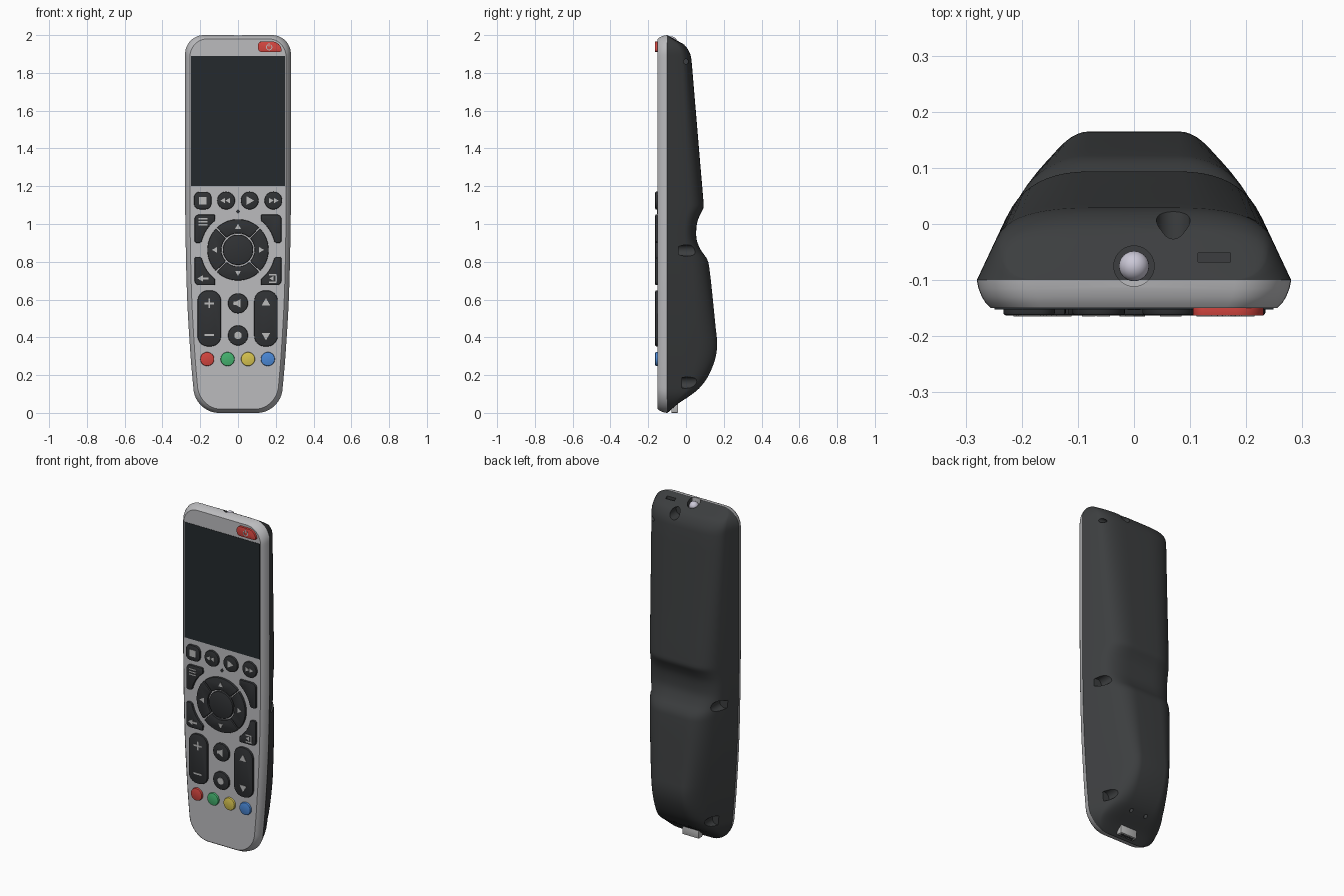
import bpy, bmesh
from math import sin, cos, pi, sqrt, radians
from mathutils import Matrix, Vector

if "Cube" in bpy.data.objects:
    bpy.data.objects.remove(bpy.data.objects["Cube"])


def material(name, r, g, b):
    m = bpy.data.materials.new(name)
    m.diffuse_color = (r, g, b, 1)
    m.use_nodes = True
    m.node_tree.nodes["Principled BSDF"].inputs["Base Color"].default_value = m.diffuse_color
    return m


SHELL = material("shell_dark", .045, .048, .05)
PLATE = material("plate_grey", .5, .5, .515)
RUBBER = material("button_dark", .03, .032, .035)
GLASS = material("screen_dark", .018, .023, .026)
ICON = material("icon_light", .5, .5, .5)
LENS = material("lens", .6, .58, .68)
RED = material("red", .65, .06, .05)
GREEN = material("green", .06, .45, .16)
YELLOW = material("yellow", .68, .55, .08)
BLUE = material("blue", .07, .25, .68)


def finish(name, bm, mat=None, bevel=0, cutter=None):
    bmesh.ops.recalc_face_normals(bm, faces=bm.faces[:])
    me = bpy.data.meshes.new(name)
    bm.to_mesh(me)
    bm.free()
    ob = bpy.data.objects.new(name, me)
    bpy.context.collection.objects.link(ob)
    if mat:
        me.materials.append(mat)
    bpy.ops.object.select_all(action='DESELECT')
    bpy.context.view_layer.objects.active = ob
    ob.select_set(True)
    if bevel:
        b = ob.modifiers.new("bevel", 'BEVEL')
        b.width, b.segments, b.limit_method, b.angle_limit = bevel, 2, 'ANGLE', radians(50)
        bpy.ops.object.modifier_apply(modifier="bevel")
    if cutter:
        b = ob.modifiers.new("holes", 'BOOLEAN')
        b.operation, b.solver, b.object = 'DIFFERENCE', 'EXACT', cutter
        bpy.ops.object.modifier_apply(modifier="holes")
    bpy.ops.object.shade_smooth_by_angle(angle=radians(32))
    return ob


def loft(bm, rings):
    vr = [[bm.verts.new(p) for p in r] for r in rings]
    n = len(vr[0])
    for a, b in zip(vr, vr[1:]):
        for i in range(n):
            bm.faces.new((a[i], a[(i + 1) % n], b[(i + 1) % n], b[i]))
    bm.faces.new(vr[0])
    bm.faces.new(vr[-1])


def prism(name, polys, front, back, mat, bevel=0):
    bm = bmesh.new()
    for p in polys:
        loft(bm, [[(x, y, z) for x, z in p] for y in (front, back)])
    return finish(name, bm, mat, bevel)


# 2D outlines in the front plane (x, z)
def arc(cx, cz, r, a, b, n):
    return [(cx + r * cos(radians(a + (b - a) * i / n)), cz + r * sin(radians(a + (b - a) * i / n)))
            for i in range(n + 1)]


def disc(cx, cz, r, n=32):
    return arc(cx, cz, r, 0, 360, n)[:-1]


def rrect(cx, cz, hx, hz, radii):
    pts = []
    for k, (sx, sz) in enumerate(((1, 1), (-1, 1), (-1, -1), (1, -1))):
        r = radii[k]
        pts += arc(cx + sx * (hx - r), cz + sz * (hz - r), r, 90 * k, 90 * k + 90, 8)
    return pts


def rect(cx, cz, hx, hz):
    return [(cx + hx, cz + hz), (cx - hx, cz + hz), (cx - hx, cz - hz), (cx + hx, cz - hz)]


def tri(cx, cz, r, a):
    return arc(cx, cz, r, a, a + 360, 3)[:-1]


# body silhouette: half width and back depth along z
def interp(pts, z):
    def slope(i):
        a, b = pts[max(i - 1, 0)], pts[min(i + 1, len(pts) - 1)]
        return (b[1] - a[1]) / (b[0] - a[0])
    i = max(k for k in range(len(pts) - 1) if k == 0 or pts[k][0] <= z)
    (z0, a), (z1, b) = pts[i], pts[i + 1]
    h = z1 - z0
    t = (z - z0) / h
    return ((2*t**3 - 3*t*t + 1) * a + (t**3 - 2*t*t + t) * h * slope(i)
            + (3*t*t - 2*t**3) * b + (t**3 - t*t) * h * slope(i + 1))


WIDTH = [(0, .222), (.13, .236), (.3, .251), (.6, .269), (.95, .278), (1.2, .28), (1.5, .28), (2, .28)]
DEPTH = [(0, -.098), (.05, -.04), (.09, .02), (.13, .07), (.19, .115), (.28, .153), (.36, .165),
         (.45, .157), (.65, .137), (.79, .12), (.82, .108), (.86, .08), (.91, .058), (.96, .054),
         (1.01, .06), (1.05, .075), (1.085, .092), (1.11, .093), (1.3, .077), (1.8, .035),
         (1.87, .029), (1.91, .018), (1.95, -.01), (1.97, -.046), (2, -.098)]


def width(z):
    w = interp(WIDTH, z)
    r, t = (.1, (z - 1.9) / .1) if z > 1 else (.12, (.12 - z) / .12)
    return w - r * (1 - sqrt(max(0, 1 - t * t))) if t > 0 else w


ZS = [.13 * (1 - cos(pi / 2 * i / 12)) for i in range(12)]
for a, b, n in ((.13, .4, 10), (.4, .78, 6), (.78, 1.14, 26), (1.14, 1.87, 8)):
    ZS += [a + (b - a) * i / n for i in range(n)]
ZS += [1.87 + .13 * sin(pi / 2 * i / 14) for i in range(15)]


def section(z):
    w, d = width(z), interp(DEPTH, z)
    flat = min(.08, w * .4)
    cx = max(w - .47 * (d + .1), flat + .01)
    s = Vector((w + (cx - w) * .6, -.1 + (d + .1) * .6))
    c, e = Vector((cx, d)), Vector((flat, d))
    half = [Vector((w, -.1)), Vector((w, -.1)).lerp(s, .5)]
    half += [s.lerp(c, t / 10).lerp(c.lerp(e, t / 10), t / 10) for t in range(11)]
    return [(p.x, p.y, z) for p in half] + [(-p.x, p.y, z) for p in reversed(half)]


# cutter for screw wells, lens socket, ports and pin holes
bm = bmesh.new()


def drill(axis, centre, r, length):
    rot = Matrix.Rotation(pi / 2, 4, {'x': 'Y', 'y': 'X', 'z': 'Z'}[axis])
    bmesh.ops.create_cone(bm, cap_ends=True, segments=28, radius1=r, radius2=r, depth=length,
                          matrix=Matrix.Translation(centre) @ rot)


def box(b, centre, size):
    bmesh.ops.create_cube(b, size=1, matrix=Matrix.Translation(centre) @ Matrix.Diagonal((*size, 1)))


for s in (-1, 1):
    drill('y', (s * .226, .08, .86), .03, .24)
    drill('y', (s * .19, .09, .16), .03, .22)
    drill('z', (s * .05, .037, .08), .01, .16)
drill('y', (.07, .06, 1.93), .03, .22)
drill('x', (.24, 0, 1.86), .013, .12)
drill('z', (0, -.075, 2), .036, .1)
box(bm, (.143, -.06, 2), (.058, .016, .12))
cutter = finish("hole_cutter", bm)
cutter.hide_render = True
cutter.hide_viewport = False

# back shell
bm = bmesh.new()
loft(bm, [section(z) for z in ZS])
finish("back_shell", bm, SHELL, cutter=cutter)

# front plate with rounded rim
outline = [(width(z), z) for z in ZS] + [(-width(z), z) for z in reversed(ZS)]
bm = bmesh.new()
loft(bm, [[(x * (1 - i / .28), y, 1 + (z - 1) * (1 - i * .8)) for x, z in outline]
          for y, i in ((-.1, 0), (-.115, .003), (-.13, .009), (-.141, .016), (-.15, .025))])
finish("front_plate", bm, PLATE, cutter=cutter)
bpy.data.objects.remove(cutter)

# infrared lens and bottom connector
bm = bmesh.new()
bmesh.ops.create_uvsphere(bm, u_segments=24, v_segments=14, radius=.027,
                          matrix=Matrix.Translation((0, -.075, 1.965)))
finish("infrared_lens", bm, LENS)
bm = bmesh.new()
box(bm, (0, -.06, .03), (.11, .036, .06))
finish("bottom_connector", bm, ICON, bevel=.004)
bm = bmesh.new()
box(bm, (0, -.06, .01), (.085, .018, .0205))
finish("connector_slot", bm, RUBBER)

# screen
prism("screen", [rect(0, 1.545, .249, .345)], -.152, -.14, GLASS)

# buttons
F, B = -.163, -.14


def button(name, poly, mat=RUBBER):
    prism(name, [poly], F, B, mat, .005)


button("power_button", rrect(.168, 1.938, .063, .028, (.05, .022, .022, .015)), RED)
MX = (-.187, -.063, .062, .187)
button("stop_button", rrect(MX[0], 1.124, .046, .046, (.03,) * 4))
for name, x in zip(("rewind_button", "play_button", "forward_button"), MX[1:]):
    button(name, disc(x, 1.124, .047))
prism("indicator_dot", [disc(0, 1.066, .012, 4)], -.153, B, RUBBER)

C = .863
button("centre_button", disc(0, C, .08, 48))
for i in range(4):
    a = 90 * i
    button(f"direction_button_{i + 1}",
           arc(0, C, .162, a - 43.8, a + 43.8, 20) + arc(0, C, .088, a + 43, a - 43, 16))
for sx in (-1, 1):
    for sz in (-1, 1):
        corner = arc(0, 0, .197, 13, 52, 8) + [(.122, .187)] + arc(.205, .162, .025, 90, 0, 5) \
            + [(.23, .045), (.222, .037), (.203, .037)]
        button(f"corner_button_{'left' if sx < 0 else 'right'}_{'low' if sz < 0 else 'high'}",
               [(sx * x, C + sz * z) for x, z in corner])
for name, x in (("volume_rocker", -.152), ("channel_rocker", .148)):
    button(name, rrect(x, .5, .062, .148, (.055,) * 4))
button("mute_button", disc(0, .58, .053))
button("record_button", disc(0, .41, .053))
for name, x, m in zip(("red", "green", "yellow", "blue"), (-.163, -.055, .053, .158), (RED, GREEN, YELLOW, BLUE)):
    button(name + "_button", disc(x, .285, .037), m)

# raised button symbols
sym = [rect(MX[0], 1.124, .02, .02), tri(MX[2] - .003, 1.124, .026, 0)]
for dx in (-.014, .012):
    sym += [tri(MX[1] + dx, 1.124, .016, 180), tri(MX[3] + dx, 1.124, .016, 0)]
sym += [tri(.12 * cos(pi / 2 * i), C + .12 * sin(pi / 2 * i), .018, 90 * i) for i in range(4)]
sym += [rect(-.185, 1.012 + dz, .024, .003) for dz in (-.016, 0, .016)]
sym += [tri(-.195, .712, .02, 180), rect(-.172, .712, .016, .006)]
sym += [rect(.185, .732, .02, .004), rect(.202, .712, .004, .016), rect(.185, .692, .02, .004),
        tri(.18, .712, .014, 180)]
sym += [rect(-.152, .58, .026, .005), rect(-.152, .594, .005, .0115), rect(-.152, .566, .005, .0115),
        rect(-.152, .412, .026, .005), tri(.148, .582, .026, 90), tri(.148, .41, .026, 270)]
sym += [rect(-.016, .58, .008, .009), tri(0, .58, .026, 180), disc(0, .41, .02, 20)]
prism("button_symbols", sym, -.165, -.16, ICON)
prism("power_symbol", [arc(.165, 1.936, .017, 120, 420, 14) + arc(.165, 1.936, .012, 420, 120, 14),
                       rect(.165, 1.949, .003, .009)], -.165, -.16, ICON)
